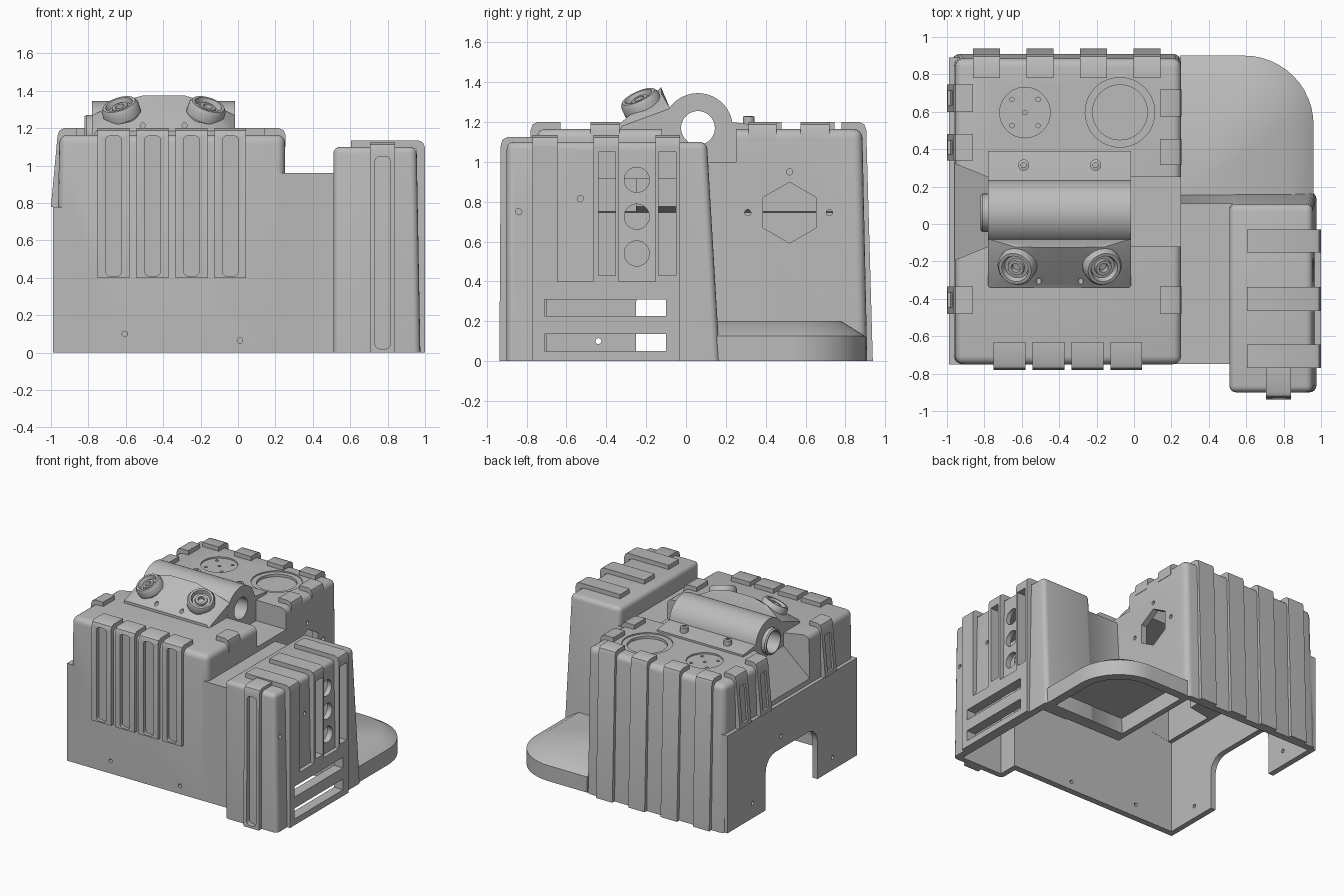
import bpy, bmesh
from math import pi, sin, cos, radians
from mathutils import Vector, Matrix

if "Cube" in bpy.data.objects:
    bpy.data.objects.remove(bpy.data.objects["Cube"])

grey = bpy.data.materials.new("plain grey")
grey.use_nodes = True
grey.diffuse_color = (0.5, 0.5, 0.5, 1)
grey.node_tree.nodes["Principled BSDF"].inputs["Base Color"].default_value = (0.5, 0.5, 0.5, 1)
cutters, parts = [], []


def finish(name, bm, helper=False):
    bmesh.ops.recalc_face_normals(bm, faces=bm.faces)
    me = bpy.data.meshes.new(name)
    bm.to_mesh(me)
    bm.free()
    me.materials.append(grey)
    ob = bpy.data.objects.new(name, me)
    bpy.context.collection.objects.link(ob)
    ob.hide_render = helper
    (cutters if helper else parts).append(ob)
    return ob


def prism(name, axis, pts, a, b, helper=False):
    """Extrude a 2D outline along an axis from a to b."""
    place = {"x": lambda p, t: (t, p[0], p[1]),
             "y": lambda p, t: (p[0], t, p[1]),
             "z": lambda p, t: (p[0], p[1], t)}[axis]
    bm = bmesh.new()
    lo = [bm.verts.new(place(p, a)) for p in pts]
    hi = [bm.verts.new(place(p, b)) for p in pts]
    bm.faces.new(lo)
    bm.faces.new(hi)
    for i in range(len(pts)):
        j = (i + 1) % len(pts)
        bm.faces.new((lo[i], lo[j], hi[j], hi[i]))
    return finish(name, bm, helper)


def hull(name, pts, bevel=0, helper=False):
    """Convex solid around points, with all edges above the ground rounded."""
    bm = bmesh.new()
    for p in pts:
        bm.verts.new(p)
    bmesh.ops.convex_hull(bm, input=bm.verts)
    bmesh.ops.dissolve_limit(bm, angle_limit=0.01, verts=bm.verts, edges=bm.edges)
    if bevel:
        edges = [e for e in bm.edges if max(v.co.z for v in e.verts) > 0.01]
        bmesh.ops.bevel(bm, geom=edges, offset=bevel, segments=4, profile=0.5, affect="EDGES")
    return finish(name, bm, helper)


def lathe(name, pts, loc, axis, steps=40):
    """Spin a closed (radius, height) profile round an axis."""
    bm = bmesh.new()
    vs = [bm.verts.new((r, 0, z)) for r, z in pts]
    es = [bm.edges.new((vs[i], vs[(i + 1) % len(vs)])) for i in range(len(vs))]
    bmesh.ops.spin(bm, geom=vs + es, cent=(0, 0, 0), axis=(0, 0, 1), angle=2 * pi, steps=steps)
    bmesh.ops.remove_doubles(bm, verts=bm.verts, dist=0.0005)
    turn = Vector(axis).to_track_quat("Z", "Y").to_matrix().to_4x4()
    bm.transform(Matrix.Translation(loc) @ turn)
    return finish(name, bm)


def rect(a, b, c, d):
    return [(a, c), (b, c), (b, d), (a, d)]


def circle(u, v, r, n=32, start=0.0):
    return [(u + r * cos(start + 2 * pi * i / n), v + r * sin(start + 2 * pi * i / n)) for i in range(n)]


def rounded(a, b, c, d, r, n=5):
    """Rectangle outline with rounded corners."""
    out = []
    for k, (u, v) in enumerate([(b - r, d - r), (a + r, d - r), (a + r, c + r), (b - r, c + r)]):
        out += [(u + r * cos(pi / 2 * (k + i / n)), v + r * sin(pi / 2 * (k + i / n))) for i in range(n + 1)]
    return out


def boolean(ob, other, op="DIFFERENCE"):
    m = ob.modifiers.new("bool", "BOOLEAN")
    m.operation, m.object, m.solver = op, other, "EXACT"
    bpy.context.view_layer.objects.active = ob
    bpy.ops.object.modifier_apply(modifier=m.name)


def cut(obs, axis, pts, a, b):
    tool = prism("cutter", axis, pts, a, b, True)
    for ob in obs:
        boolean(ob, tool)


def rib(name, axis, a, b, s, inner, top, bottom, z1, z0, t=0.045):
    """L-shaped rib over a top edge; s gives the side it faces."""
    p = [(inner, z1), (top - 0.035, z1), (top - 0.01, z1 - 0.012), (top, z1 - 0.04), (bottom, z0),
         (bottom - t, z0), (top - t, z1 - t), (inner, z1 - t)]
    return prism(name, axis, [(s * d, z) for d, z in p], a, b)


# Housing: main body, step on the left wall, bridge and side block
housing = hull("housing", [(x, y, z) for z, xl, yb in ((0, -0.975, 0.91), (1.165, -0.955, 0.885))
                           for x in (xl, 0.252) for y in (-0.75, yb)], 0.045)
lower = prism("lower_wall", "x", rect(-0.75, 0.89, 0, 0.78), -0.99, -0.9, True)
bridge = prism("bridge", "x", [(-0.749, 0), (0.167, 0), (0.109, 0.96), (-0.749, 0.96)], 0.15, 0.6, True)
block = hull("block", [(x, y, z) for z, xr, yb in ((0, 0.975, 0.17), (1.1, 0.955, 0.105))
                       for x in (0.51, xr) for y in (-0.9, yb)], 0.035, True)
for solid in (lower, bridge, block):
    boolean(housing, solid, "UNION")

# Saddle valley, flared on the left
cut([housing], "x", rect(-0.12, 0.25, 1.0, 1.5), -0.015, 0.5)
flare = hull("flare", [(x, y, z) for x, y0, y1, z0 in ((-0.78, -0.12, 0.25, 1.06), (-1.05, -0.23, 0.36, 0.7))
                       for y in (y0, y1) for z in (z0, 1.5)], 0, True)
boolean(housing, flare)

# Hollow inside, open below
cut([housing], "y", rect(-0.945, 0.205, -0.1, 0.745), -0.7, 0.855)
cut([housing], "y", [(-0.945, 0.7), (-0.945, 0.745), (-0.75, 0.775), (-0.75, 0.92), (0.205, 0.92), (0.205, 0.7)],
    -0.7, 0.855)
for y0, y1 in ((0.38, 0.835), (-0.699, -0.25)):
    cut([housing], "y", rect(-0.915, 0.2, 0.7, 1.11), y0, y1)
cut([housing], "x", rect(-0.698, 0.07, -0.1, 0.915), 0.1, 0.7)
cut([housing], "x", rect(-0.855, 0.06, -0.1, 1.06), 0.555, 0.92)

# Arch in the left wall, tube bore, hexagonal port and small screw holes
cut([housing], "x", rounded(-0.25, 0.405, -0.3, 0.42, 0.12), -1.1, -0.9)
cut([housing], "x", circle(0.06, 1.17, 0.085), -1.1, 0.4)
cut([housing], "x", circle(0.52, 0.745, 0.153, 6, pi / 2), 0.15, 0.3)
for y, z in ((0.31, 0.745), (0.72, 0.745), (0.52, 0.95)):
    cut([housing], "x", circle(y, z, 0.016, 12), 0.15, 0.3)
for y, z in ((-0.44, 0.1), (0.21, 0.52), (0.57, 0.12)):
    cut([housing], "x", circle(y, z, 0.015, 12), -1.1, -0.9)
for x, z in ((-0.605, 0.1), (0.01, 0.065)):
    cut([housing], "y", circle(x, z, 0.015, 12), -0.8, -0.66)
for y, z in ((-0.84, 0.75), (-0.53, 0.815)):
    cut([housing], "x", circle(y, z, 0.016, 12), 0.85, 1.1)

# Round dial with holes and stepped round hatch on the rear top
cut([housing], "z", circle(-0.583, 0.596, 0.135, 40), 1.153, 1.3)
for u, v in ((0, 0), (-0.07, -0.07), (0.07, -0.07), (-0.07, 0.07), (0.07, 0.07)):
    cut([housing], "z", circle(-0.583 + u, 0.596 + v, 0.012, 12), 1.13, 1.2)
cut([housing], "z", circle(-0.075, 0.597, 0.186, 48), 1.155, 1.3)
cut([housing], "z", circle(-0.075, 0.597, 0.147, 48), 1.135, 1.3)

# Side panel on the block, with recesses, slots and round ports
panel = prism("side_panel", "x", rect(-0.77, -0.03, 0, 1.08), 0.94, 1.0)
for a, b in ((-0.645, -0.465), (-0.337, -0.152)):
    cut([panel], "x", rect(a, b, 0.4, 1.3), 0.9, 1.1)
for a, b, c, d in ((-0.44, -0.355, 0.43, 1.05), (-0.137, -0.05, 0.43, 1.05),
                   (-0.71, -0.1, 0.225, 0.31), (-0.71, -0.1, 0.05, 0.135)):
    cut([panel, housing], "x", rect(a, b, c, d), 0.85, 1.1)
for z in (0.54, 0.725, 0.91):
    cut([housing], "x", circle(-0.247, z, 0.063), 0.85, 1.1)

# Ribs over the block
for a, b in ((-0.77, -0.645), (-0.465, -0.337), (-0.152, -0.03)):
    rib("block_rib", "y", a, b, 1, 0.605, 1.0, 1.0, 1.135, 1.055)
front = rib("block_front_rib", "x", 0.705, 0.84, -1, 0.76, 0.93, 0.937, 1.125, 0, 0.05)
cut([front], "y", rounded(0.732, 0.815, 0.02, 1.05, 0.03), -1, -0.895)

# Ribs round the main body
for i in range(4):
    x = -0.75 + 0.208 * i
    r = rib("front_rib", "x", x, x + 0.17, -1, 0.63, 0.78, 0.78, 1.2, 0.4)
    cut([r], "y", rounded(x + 0.043, x + 0.127, 0.41, 1.16, 0.025), -0.85, -0.752)
    x = -0.862 + 0.286 * i
    rib("rear_rib", "x", x, x + 0.145, 1, 0.78, 0.905, 0.938, 1.2, 0)
for a, b in ((0.6, 0.745), (0.34, 0.48), (-0.48, -0.335)):
    r = rib("left_rib", "y", a, b, -1, 0.86, 0.965, 1.0, 1.2, 0.78)
    cut([r], "y", [(-1.1, 0.81), (-0.98, 0.81), (-0.958, 1.1), (-1.1, 1.1)], a + 0.035, b - 0.035)
    rib("right_rib", "y", a - 0.025 * (a > 0), b - 0.025 * (a > 0), 1, 0.14, 0.255, 0.255, 1.2, 1.1)


# Rounded foot at the rear right, hollow below
def foot_ring(z, inset):
    r = 0.37 - inset
    arc = [(0.59 + r * cos(pi / 2 * i / 12), 0.53 + r * sin(pi / 2 * i / 12), z) for i in range(13)]
    return arc + [(0.245, 0.9 - inset, z), (0.245, 0.14, z), (0.96 - inset, 0.14, z)]


foot = hull("foot", foot_ring(0, 0) + foot_ring(0.125, 0) + foot_ring(0.2, 0.12))
boolean(foot, hull("foot_hollow", foot_ring(-0.1, 0.07) + foot_ring(0.13, 0.07), 0, True))

# Tube lying in the saddle, with collar, rear plate and screws
lathe("tube", [(0.085, 0), (0.175, 0), (0.175, 0.765), (0.085, 0.765)], (-0.78, 0.06, 1.17), (1, 0, 0), 56)
lathe("tube_collar", [(0.085, 0), (0.094, 0), (0.102, 0.01), (0.102, 0.05), (0.085, 0.05)],
      (-0.82, 0.06, 1.17), (1, 0, 0))
prism("rear_plate", "x", [(0.19, 1.15), (0.39, 1.15), (0.39, 1.18), (0.23, 1.2), (0.19, 1.2)], -0.78, -0.015)
for x in (-0.59, -0.205):
    lathe("plate_screw", [(0, 0), (0.03, 0), (0.03, 0.042), (0.014, 0.046), (0.014, 0.03), (0, 0.03)],
          (x, 0.315, 1.185), (0, 0, 1), 20)

# Hood in front of the tube, with two tilted eyepieces
mid = -0.3975
hood = hull("hood", [(mid + s * w, y, z) for s in (-1, 1) for w, y, z in (
    (0.382, -0.34, 1.15), (0.382, -0.05, 1.15), (0.36, -0.34, 1.185), (0.382, -0.32, 1.18),
    (0.382, -0.08, 1.268), (0.24, -0.122, 1.34), (0.115, -0.125, 1.374), (0.115, -0.08, 1.27))])
for s in (-1, 1):
    cut([hood], "y", circle(mid + s * 0.112, 1.215, 0.014, 12), -0.4, -0.25)
    lathe("eyepiece", [(0, -0.14), (0.088, -0.14), (0.088, -0.075), (0.102, -0.068), (0.102, -0.02), (0.09, 0),
                       (0.074, 0), (0.064, -0.028), (0.047, -0.028), (0.043, -0.012), (0.025, -0.012),
                       (0.021, -0.035), (0, -0.035)],
          (mid + s * 0.239, -0.24, 1.328), (s * 0.28, -0.4, 0.87))

# Tidy up: drop the cutters and smooth the rounded parts
for ob in cutters:
    bpy.data.objects.remove(ob)
bpy.ops.object.select_all(action="DESELECT")
for ob in parts:
    ob.select_set(True)
bpy.context.view_layer.objects.active = housing
bpy.ops.object.shade_smooth_by_angle(angle=radians(35))
